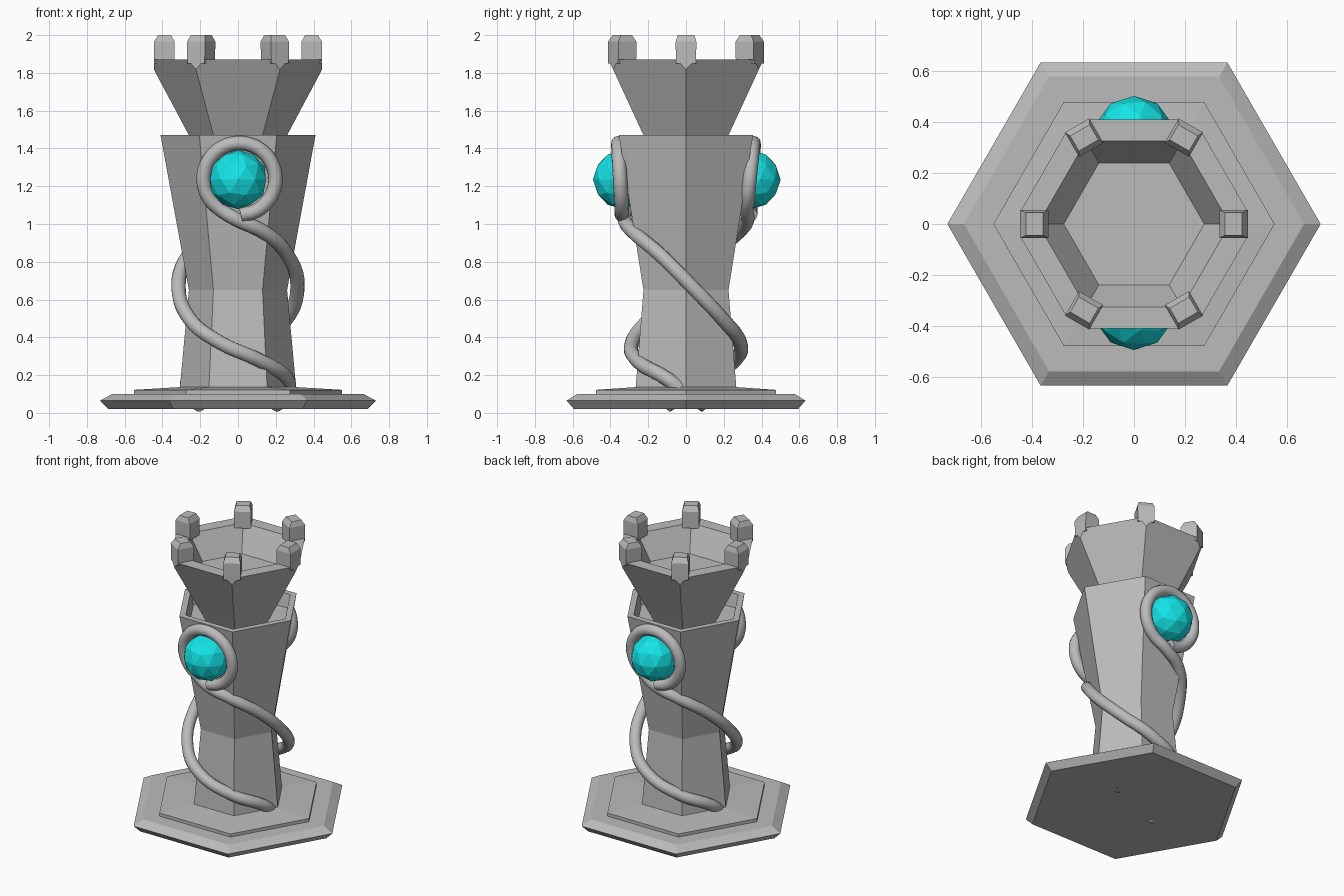
import bpy, bmesh, math
from mathutils import Vector, Matrix

if "Cube" in bpy.data.objects:
    bpy.data.objects.remove(bpy.data.objects["Cube"])


def material(name, rgb):
    m = bpy.data.materials.new(name)
    m.diffuse_color = (*rgb, 1)
    m.use_nodes = True
    m.node_tree.nodes["Principled BSDF"].inputs["Base Color"].default_value = m.diffuse_color
    return m


STONE = material("grey stone", (0.5, 0.5, 0.5))
CYAN = material("cyan gem", (0.007, 0.78, 0.8))


def add_object(name, bm, mat):
    bmesh.ops.recalc_face_normals(bm, faces=bm.faces)
    mesh = bpy.data.meshes.new(name)
    bm.to_mesh(mesh)
    bm.free()
    mesh.materials.append(mat)
    ob = bpy.data.objects.new(name, mesh)
    bpy.context.collection.objects.link(ob)
    return ob


def hex_lathe(profile):
    """Closed six-sided body from (radius, height) pairs, corners on +-x."""
    bm = bmesh.new()
    rings = [[bm.verts.new((r * math.cos(i * math.pi / 3), r * math.sin(i * math.pi / 3), z))
              for i in range(6)] for r, z in profile]
    for a, b in zip(rings, rings[1:]):
        for i in range(6):
            j = (i + 1) % 6
            bm.faces.new((a[i], a[j], b[j], b[i]))
    bm.faces.new(rings[0][::-1])
    bm.faces.new(rings[-1])
    return bm


# Base plate and low step
add_object("base_plate", hex_lathe([(0.685, 0.02), (0.73, 0.065), (0.665, 0.10)]), STONE)
add_object("base_step", hex_lathe([(0.55, 0.09), (0.55, 0.122), (0.30, 0.137)]), STONE)

# Waisted tower with a recessed top
add_object("tower", hex_lathe([(0.31, 0.11), (0.26, 0.65), (0.41, 1.47),
                               (0.365, 1.47), (0.345, 1.38)]), STONE)

# Flared crown, hollow on top, with clipped corners
bm = hex_lathe([(0.21, 1.37), (0.26, 1.47), (0.473, 1.87), (0.375, 1.87), (0.275, 1.70)])
for i in range(6):
    d = Vector((math.cos(i * math.pi / 3), math.sin(i * math.pi / 3), 0))
    bmesh.ops.bisect_plane(bm, geom=bm.verts[:] + bm.edges[:] + bm.faces[:],
                           plane_co=d * 0.445, plane_no=d, clear_outer=True)
    bmesh.ops.holes_fill(bm, edges=[e for e in bm.edges if e.is_boundary], sides=0)
add_object("crown", bm, STONE)

# Six battlements with tapered tops
for i in range(6):
    bm = bmesh.new()
    loops = []
    for r0, r1, w, z in ((0.335, 0.445, 0.053, 1.85), (0.335, 0.445, 0.055, 1.965),
                         (0.355, 0.423, 0.044, 2.0)):
        loops.append([bm.verts.new(p) for p in
                      ((r0, -w, z), (r1, -w, z), (r1, w, z), (r0, w, z))])
    for a, b in zip(loops, loops[1:]):
        for k in range(4):
            n = (k + 1) % 4
            bm.faces.new((a[k], a[n], b[n], b[k]))
    bm.faces.new(loops[0][::-1])
    bm.faces.new(loops[-1])
    bm.transform(Matrix.Rotation(i * math.pi / 3, 4, 'Z'))
    add_object("battlement_%d" % (i + 1), bm, STONE)

# Gems, front and back
for name, y in (("front_gem", -0.337), ("back_gem", 0.345)):
    bm = bmesh.new()
    bmesh.ops.create_icosphere(bm, subdivisions=2, radius=0.156)
    bm.transform(Matrix.Translation((0, y, 1.235)))
    add_object(name, bm, CYAN)

# Vine path: a ring round the gem, then a tail winding down to the base
path = []
STEPS = 14
for k in range(STEPS + 1):
    t = k / STEPS
    a = math.radians(-88 + 325 * t)
    z = 1.238 + 0.19 * math.sin(a)
    y = -(0.318 + 0.03 * (z - 1.05) / 0.38 + 0.022 * (1 - t))
    path.append((0.008 + 0.19 * math.cos(a), y, z))
path += [(-0.01, -0.325, 1.025), (0.14, -0.275, 0.955), (0.26, -0.14, 0.84),
         (0.315, 0.03, 0.67), (0.25, 0.20, 0.49), (0.10, 0.285, 0.375),
         (-0.13, 0.25, 0.27), (-0.26, 0.10, 0.18), (-0.265, 0.02, 0.12),
         (-0.20, -0.10, 0.04)]


def vine(name, turn):
    cu = bpy.data.curves.new(name, 'CURVE')
    cu.dimensions = '3D'
    cu.bevel_depth = 0.038
    cu.bevel_resolution = 4
    cu.resolution_u = 5
    cu.use_fill_caps = True
    sp = cu.splines.new('BEZIER')
    sp.bezier_points.add(len(path) - 1)
    for bp, p in zip(sp.bezier_points, path):
        bp.co = Matrix.Rotation(turn, 3, 'Z') @ Vector(p)
        bp.handle_left_type = bp.handle_right_type = 'AUTO'
    sp.use_smooth = True
    cu.materials.append(STONE)
    ob = bpy.data.objects.new(name, cu)
    bpy.context.collection.objects.link(ob)


vine("front_vine", 0)
vine("back_vine", math.pi)
